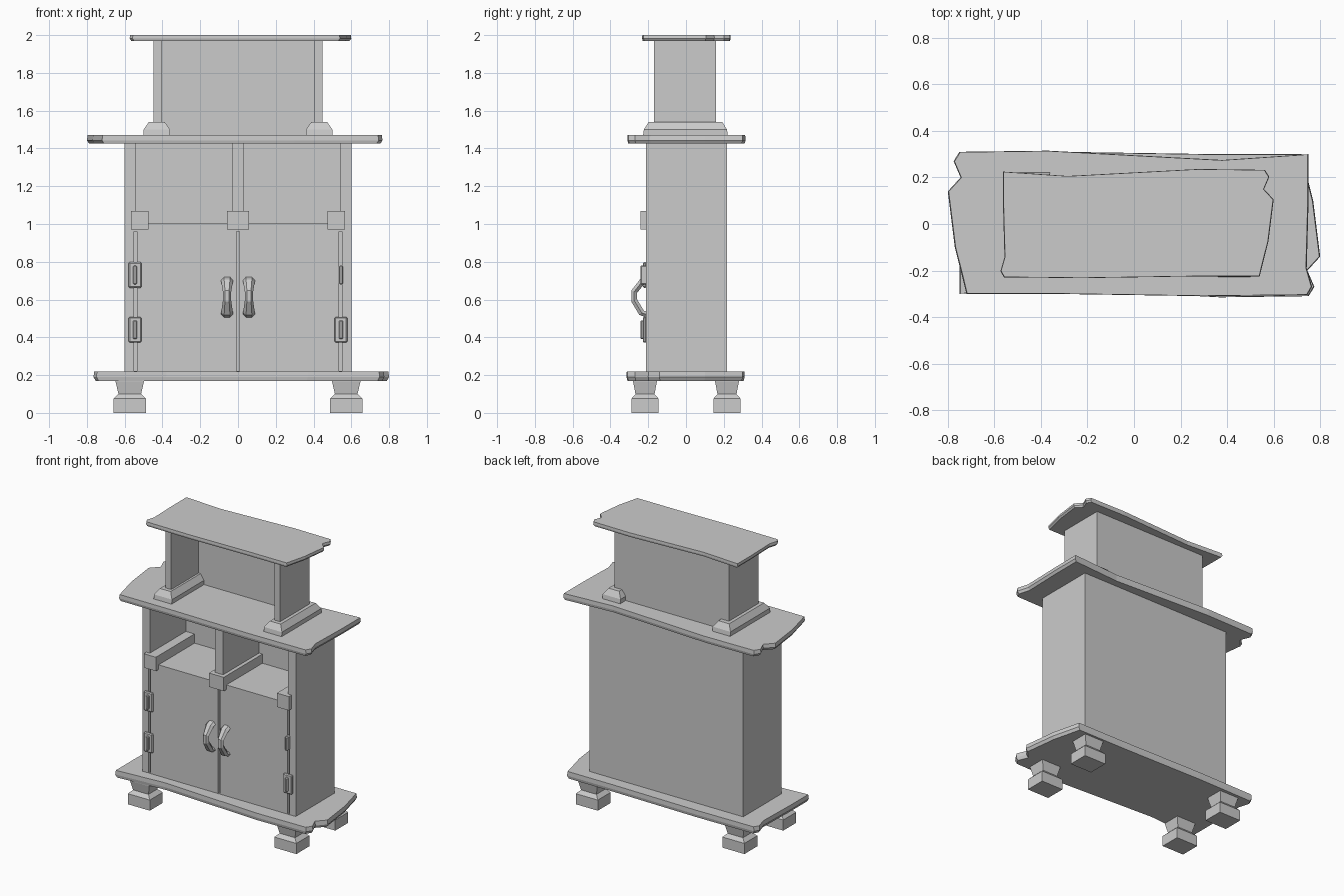
import bpy, bmesh
from math import sin, cos, pi, atan2
from mathutils import Vector

if "Cube" in bpy.data.objects:
    bpy.data.objects.remove(bpy.data.objects["Cube"])


def add_object(name, bm):
    bmesh.ops.recalc_face_normals(bm, faces=bm.faces[:])
    me = bpy.data.meshes.new(name)
    bm.to_mesh(me)
    bm.free()
    ob = bpy.data.objects.new(name, me)
    bpy.context.collection.objects.link(ob)
    return ob


def loft(name, rings):
    """Skin closed rings of equal length and cap both ends."""
    bm = bmesh.new()
    vs = [[bm.verts.new(p) for p in r] for r in rings]
    n = len(vs[0])
    for a, b in zip(vs, vs[1:]):
        for i in range(n):
            j = (i + 1) % n
            bm.faces.new((a[i], a[j], b[j], b[i]))
    bm.faces.new(vs[0][::-1])
    bm.faces.new(vs[-1])
    return add_object(name, bm)


def rect(cx, cy, hx, hy, z):
    return [(cx - hx, cy - hy, z), (cx + hx, cy - hy, z),
            (cx + hx, cy + hy, z), (cx - hx, cy + hy, z)]


def box(name, x0, x1, y0, y1, z0, z1, bevel=0):
    c = ((x0 + x1) / 2, (y0 + y1) / 2, (x1 - x0) / 2, (y1 - y0) / 2)
    ob = loft(name, [rect(*c, z0), rect(*c, z1)])
    if bevel:
        m = ob.modifiers.new("bevel", 'BEVEL')
        m.width, m.segments = bevel, 1
    return ob


def cut(ob, cutter):
    m = ob.modifiers.new("cut", 'BOOLEAN')
    m.operation, m.solver, m.object = 'DIFFERENCE', 'EXACT', cutter
    dg = bpy.context.evaluated_depsgraph_get()
    me = bpy.data.meshes.new_from_object(ob.evaluated_get(dg))
    ob.modifiers.clear()
    ob.data = me
    bpy.data.objects.remove(cutter)


# Rough-sawn planks: one worn outline, reused turned and scaled
OUTLINE = [(-0.75, 0.31), (-0.37, 0.315), (0.38, 0.275), (0.75, 0.30),
           (0.75, 0.10), (0.742, -0.19), (0.765, -0.27), (0.745, -0.305),
           (0.3, -0.31), (-0.35, -0.30), (-0.72, -0.30), (-0.742, -0.21),
           (-0.77, -0.10), (-0.80, 0.14), (-0.745, 0.20), (-0.775, 0.27)]


def plank(name, sx, sy, z0, z1):
    rings = []
    for z, k in ((z0, 0.985), (z0 + (z1 - z0) * 0.4, 1), (z1, 0.995)):
        rings.append([(x * sx * k, y * sy * k, z) for x, y in OUTLINE])
    return loft(name, rings)


plank("base_plank", -1, -1, 0.17, 0.22)
plank("middle_plank", 1, 1, 1.425, 1.47)
plank("top_plank", -0.75, 0.75, 1.97, 2.0)

# Feet: square blocks with a flared neck
for sx in (-1, 1):
    for sy in (-1, 1):
        prof = [(0, 0.086), (0.075, 0.086), (0.10, 0.06), (0.165, 0.075), (0.18, 0.075)]
        loft("foot", [rect(sx * 0.573, sy * 0.217, h, h * 0.84, z) for z, h in prof])

# Cabinet carcass with two open compartments and door gaps cut in
carcass = box("cabinet_body", -0.6, 0.6, -0.212, 0.218, 0.21, 1.44)
for s in (-1, 1):
    x0, x1 = sorted((s * 0.032, s * 0.54))
    cut(carcass, box("cutter", x0, x1, -0.4, 0.19, 1.005, 1.428))
    x0, x1 = sorted((s * 0.535, s * 0.55))
    cut(carcass, box("cutter", x0, x1, -0.4, -0.19, 0.222, 0.96))
cut(carcass, box("cutter", -0.008, 0.008, -0.4, -0.19, 0.222, 0.96))

# Cross beams along the shelf floor
for x, h in ((-0.52, 0.047), (0, 0.058), (0.52, 0.047)):
    box("shelf_beam", x - h, x + h, -0.242, 0.2, 0.972, 1.07)

# Door hinges: plate plus pin; the upper right plate is missing
for s in (-1, 1):
    for z in (0.44, 0.73):
        if not (s > 0 and z > 0.6):
            box("hinge_plate", s * 0.545 - 0.034, s * 0.545 + 0.034,
                -0.228, -0.208, z - 0.068, z + 0.068, 0.006)
        box("hinge_pin", s * 0.545 - 0.011, s * 0.545 + 0.011,
            -0.242, -0.2, z - 0.05, z + 0.05, 0.006)

# Door handles: faceted bent grips
path = [(-0.205, 0.705), (-0.232, 0.695), (-0.274, 0.642),
        (-0.274, 0.595), (-0.235, 0.53), (-0.205, 0.52)]
widths = [0.031, 0.031, 0.022, 0.022, 0.031, 0.031]
for s in (-1, 1):
    rings = []
    for i, (y, z) in enumerate(path):
        a, b = path[max(i - 1, 0)], path[min(i + 1, len(path) - 1)]
        t = Vector((b[0] - a[0], b[1] - a[1])).normalized()
        ring = []
        for k in range(6):
            u = widths[i] * cos(k * pi / 3)
            v = 0.019 * sin(k * pi / 3)
            ring.append((s * 0.058 + u, y - t.y * v, z + t.x * v))
        rings.append(ring)
    loft("door_handle", rings)

# Upper open niche: side panels on tapered plinths, plus a back panel
for s in (-1, 1):
    x0, x1 = sorted((s * 0.403, s * 0.448))
    box("niche_side", x0, x1, -0.17, 0.16, 1.46, 1.98)
    prof = [(1.465, 0.07, 0.225), (1.50, 0.07, 0.22), (1.54, 0.042, 0.195)]
    loft("niche_plinth", [rect(s * 0.43, -0.003, hx, hy, z) for z, hx, hy in prof])
box("niche_back", -0.41, 0.41, 0.135, 0.16, 1.46, 1.98)
